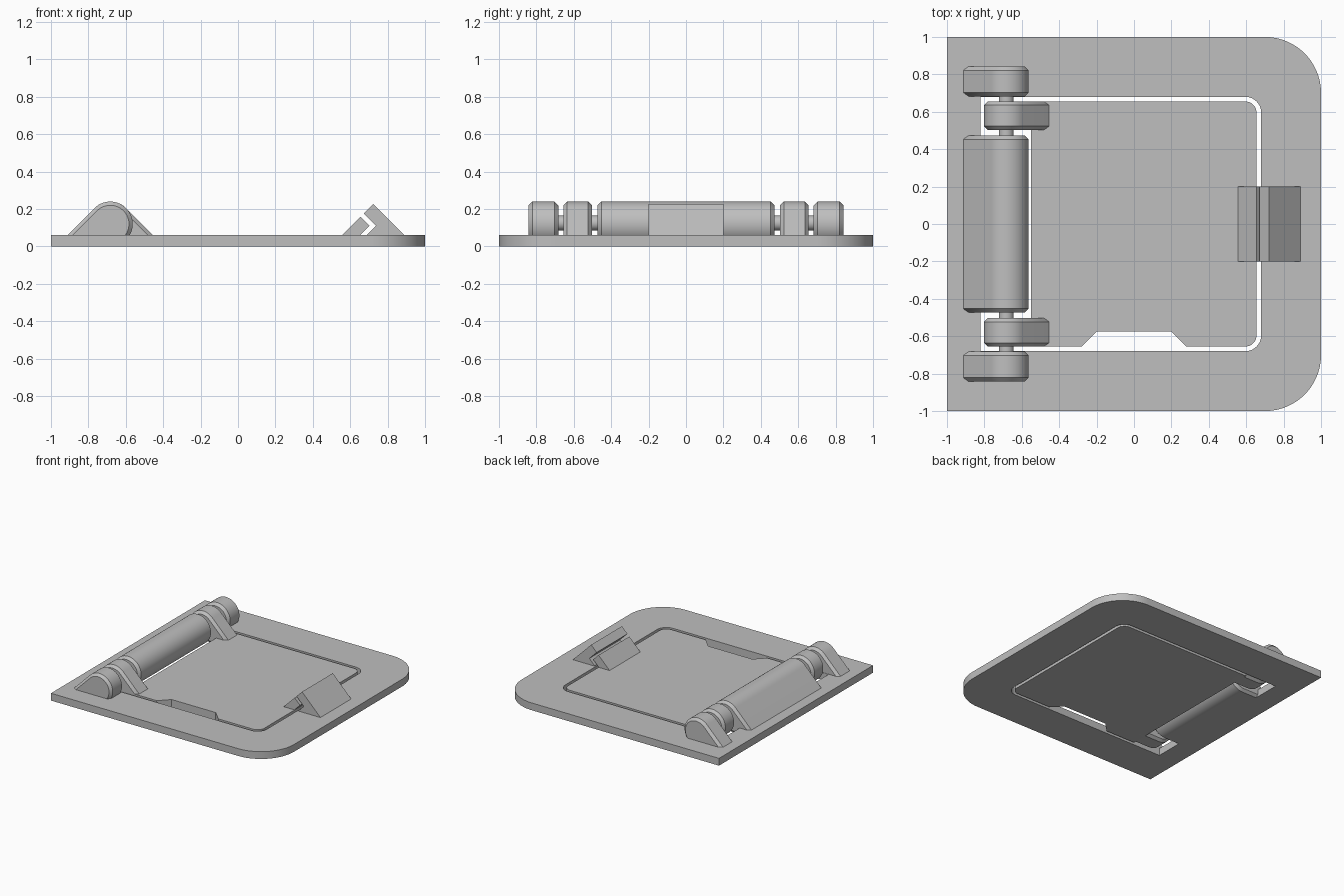
import bpy, bmesh
from math import sin, cos, radians, sqrt

cube = bpy.data.objects.get("Cube")
if cube:
    bpy.data.objects.remove(cube, do_unlink=True)

GREY = (0.52, 0.52, 0.52, 1)
grey = bpy.data.materials.new("plain grey")
grey.use_nodes = True
grey.diffuse_color = GREY
grey.node_tree.nodes["Principled BSDF"].inputs["Base Color"].default_value = GREY

THICK = 0.06                     # plate thickness
PIVOT_X, BARREL_R = -0.683, 0.12  # hinge axis and barrel radius
CHAMFER = 0.02


def finish(obj):
    obj.data.materials.clear()
    obj.data.materials.append(grey)
    bpy.ops.object.select_all(action="DESELECT")
    obj.select_set(True)
    bpy.context.view_layer.objects.active = obj
    bpy.ops.object.shade_smooth_by_angle(angle=radians(30))


def arc(cx, cy, r, start, end, steps):
    angles = [radians(start + (end - start) * i / steps) for i in range(steps + 1)]
    return [(cx + r * cos(a), cy + r * sin(a)) for a in angles]


def rounded_right(x0, x1, y, r, steps):
    """Rectangle outline with its two +x corners rounded, ending at the front left."""
    return ([(x0, y)] + arc(x1 - r, y - r, r, 90, 0, steps)
            + arc(x1 - r, r - y, r, 0, -90, steps) + [(x0, -y)])


def plate(name, outlines):
    """Flat plate from outlines; inner outlines become holes."""
    curve = bpy.data.curves.new(name, "CURVE")
    curve.dimensions = "2D"
    curve.fill_mode = "BOTH"
    curve.extrude = THICK / 2
    for pts in outlines:
        spline = curve.splines.new("POLY")
        spline.points.add(len(pts) - 1)
        for p, (x, y) in zip(spline.points, pts):
            p.co = (x, y, 0, 1)
        spline.use_cyclic_u = True
    temp = bpy.data.objects.new(name + "_outline", curve)
    temp.location.z = THICK / 2
    bpy.context.collection.objects.link(temp)
    graph = bpy.context.evaluated_depsgraph_get()
    mesh = bpy.data.meshes.new_from_object(temp.evaluated_get(graph))
    bpy.data.objects.remove(temp, do_unlink=True)
    mesh.name = name
    bm = bmesh.new()
    bm.from_mesh(mesh)
    bmesh.ops.remove_doubles(bm, verts=bm.verts, dist=1e-5)
    bmesh.ops.translate(bm, verts=bm.verts, vec=(0, 0, THICK / 2))
    bmesh.ops.recalc_face_normals(bm, faces=bm.faces)
    bm.to_mesh(mesh)
    bm.free()
    obj = bpy.data.objects.new(name, mesh)
    bpy.context.collection.objects.link(obj)
    finish(obj)


def loft(name, sections):
    """Solid through matching x-z profiles placed along y."""
    bm = bmesh.new()
    rings = [[bm.verts.new((x, y, z)) for x, z in pts] for y, pts in sections]
    for a, b in zip(rings, rings[1:]):
        for i in range(len(a)):
            j = (i + 1) % len(a)
            bm.faces.new((a[i], a[j], b[j], b[i]))
    bm.faces.new(rings[0])
    bm.faces.new(rings[-1])
    bmesh.ops.recalc_face_normals(bm, faces=bm.faces)
    mesh = bpy.data.meshes.new(name)
    bm.to_mesh(mesh)
    bm.free()
    obj = bpy.data.objects.new(name, mesh)
    bpy.context.collection.objects.link(obj)
    finish(obj)


def knuckle_profile(inset, side):
    """Barrel circle with a sloping tangent foot; side is the foot's x direction."""
    r = BARREL_R - inset
    root_z = 0.05
    root_x = r * sqrt(2) + BARREL_R - root_z
    pts = arc(0, BARREL_R, r, 45, 270, 32) + [(root_x, inset), (root_x, root_z)]
    return [(PIVOT_X + side * x, z) for x, z in pts]


def knuckle(name, y0, y1, side):
    full, small = knuckle_profile(0, side), knuckle_profile(CHAMFER, side)
    loft(name, [(y0, small), (y0 + CHAMFER, full), (y1 - CHAMFER, full), (y1, small)])


# Frame plate with its opening
plate("frame", [rounded_right(-1, 1, 1, 0.3, 24),
                rounded_right(-0.82, 0.68, 0.68, 0.085, 10)])

# Door plate with a finger notch in the front edge
notch = [(-0.28, -0.655), (-0.2, -0.575), (0.2, -0.575), (0.28, -0.655)]
door = rounded_right(-0.55, 0.655, 0.655, 0.06, 10)
plate("door", [door[:-1] + notch[::-1] + door[-1:]])

# Hinge knuckles: centre and outer ones on the frame, the others on the door
knuckle("centre_frame_knuckle", -0.473, 0.473, -1)
for where, s in (("front", -1), ("back", 1)):
    for part, a, b, side in (("frame", 0.683, 0.842, -1), ("door", 0.503, 0.655, 1)):
        y0, y1 = sorted((s * a, s * b))
        knuckle(f"{where}_{part}_knuckle", y0, y1, side)

# Hinge pin
pin = arc(PIVOT_X, 0.125, 0.04, 0, 348.75, 31)
loft("hinge_pin", [(-0.75, pin), (0.75, pin)])

# Snap latch: pointed tongue on the door, notched catch on the frame
tongue = [(0.545, 0.05), (0.655, 0.16), (0.704, 0.111), (0.653, 0.06), (0.645, 0.05)]
catch = [(0.69, 0.05), (0.69, 0.063), (0.738, 0.111), (0.672, 0.177),
         (0.722, 0.227), (0.899, 0.05)]
for name, pts in (("latch_tongue", tongue), ("latch_catch", catch)):
    loft(name, [(-0.2, pts), (0.2, pts)])
